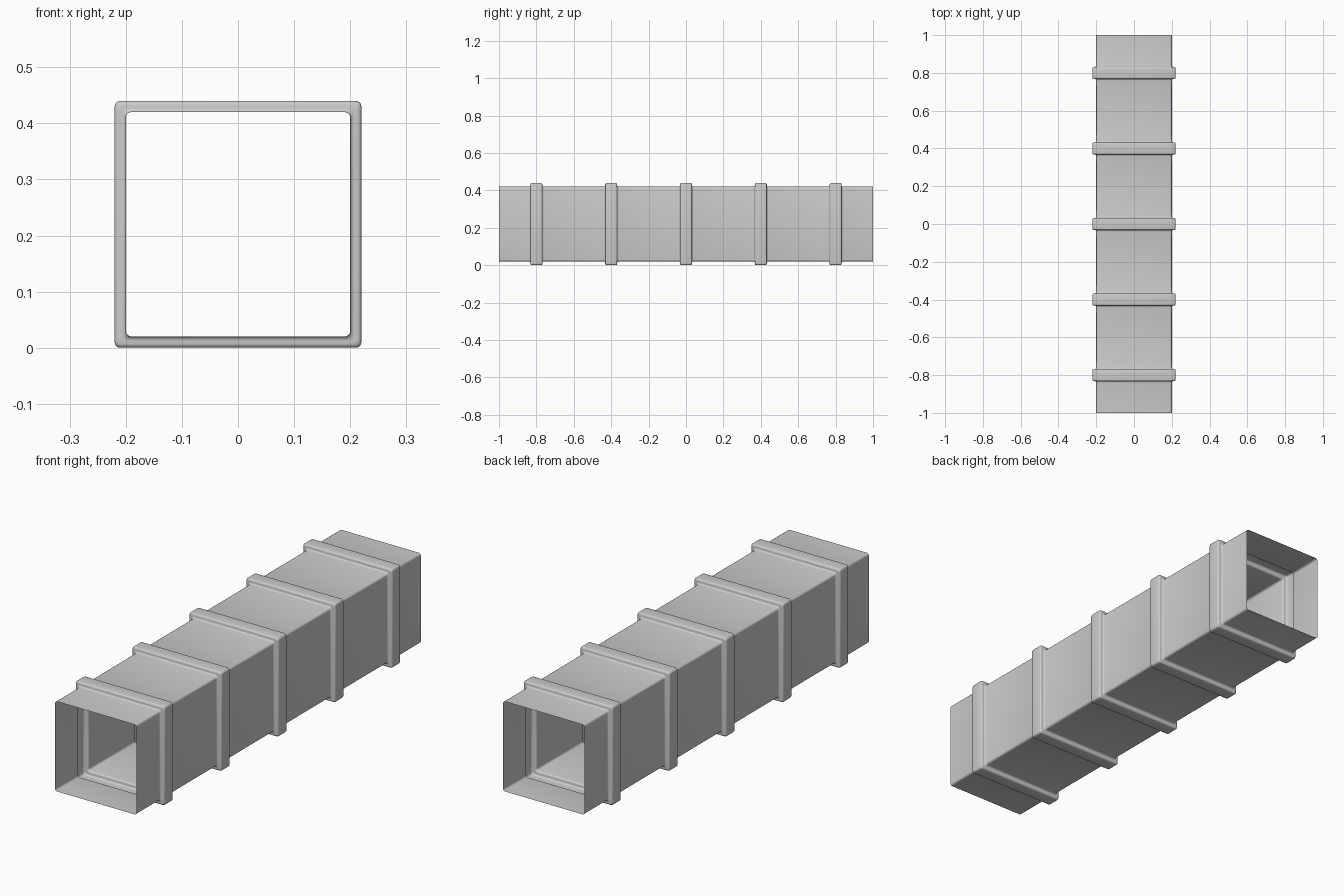
import bpy, bmesh, math

if "Cube" in bpy.data.objects:
    bpy.data.objects.remove(bpy.data.objects["Cube"])

HALF, STEP, BAND, FIL, COR = 0.2, 0.02, 0.032, 0.008, 0.01
MID_Z, SEG = 0.22, 4


def arc(cx, cy, r, a0, a1):
    """Points on a circular arc, angles in degrees."""
    out = []
    for i in range(SEG + 1):
        a = math.radians(a0 + (a1 - a0) * i / SEG)
        out.append((cx + r * math.cos(a), cy + r * math.sin(a)))
    return out


def rounded_square(h):
    c, pts = h - COR, []
    for k, (sx, sz) in enumerate([(1, 1), (-1, 1), (-1, -1), (1, -1)]):
        pts += arc(sx * c, sz * c, COR, k * 90, k * 90 + 90)
    return pts


# lengthwise profile: (y, half size), with a filleted raised band at each joint
low, high = HALF, HALF + STEP
profile = [(-1, low)]
for y in (-0.8, -0.4, 0, 0.4, 0.8):
    rise = arc(-BAND - FIL, low + FIL, FIL, -90, 0) + arc(-BAND + FIL, high - FIL, FIL, 180, 90)
    profile += [(y + dy, h) for dy, h in rise]
    profile += [(y - dy, h) for dy, h in reversed(rise)]
profile.append((1, low))

# thin open duct, lofted through the profile
bm = bmesh.new()
rings = [[bm.verts.new((x, y, MID_Z + z)) for x, z in rounded_square(h)] for y, h in profile]
n = len(rings[0])
for a, b in zip(rings, rings[1:]):
    for i in range(n):
        j = (i + 1) % n
        bm.faces.new((a[i], b[i], b[j], a[j]))
bmesh.ops.recalc_face_normals(bm, faces=bm.faces)
mesh = bpy.data.meshes.new("square_duct")
bm.to_mesh(mesh)
bm.free()

duct = bpy.data.objects.new("square_duct", mesh)
bpy.context.collection.objects.link(duct)
bpy.context.view_layer.objects.active = duct
duct.select_set(True)
bpy.ops.object.shade_smooth_by_angle(angle=math.radians(40))
